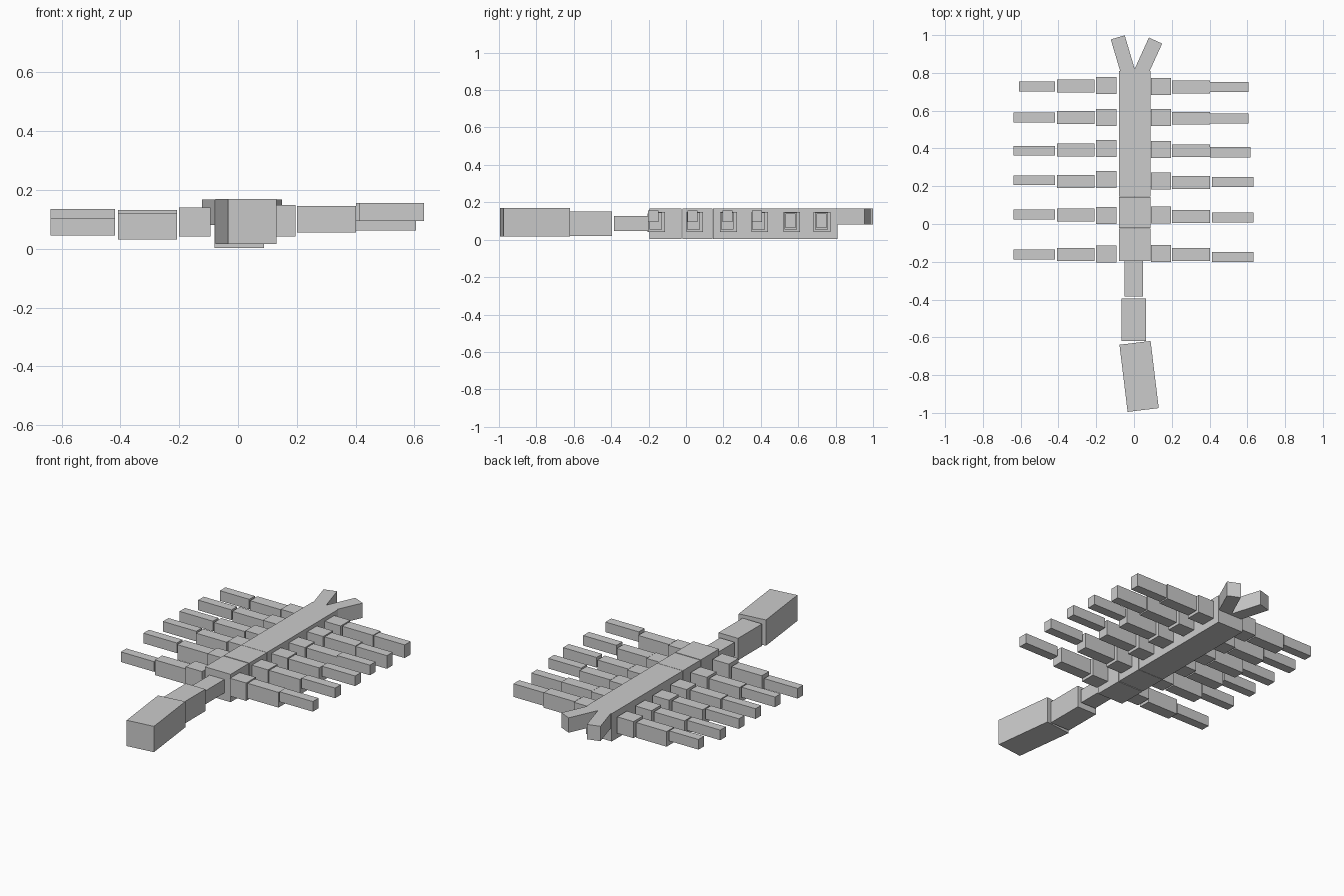
import bpy
import math

if "Cube" in bpy.data.objects:
    bpy.data.objects.remove(bpy.data.objects["Cube"])

grey = bpy.data.materials.new("light_grey")
grey.diffuse_color = (0.6, 0.6, 0.6, 1)
grey.use_nodes = True
grey.node_tree.nodes["Principled BSDF"].inputs["Base Color"].default_value = grey.diffuse_color


def box(name, x, y, z, turn=0.0):
    """Box from (min, max) ranges, turned about its own vertical axis."""
    bpy.ops.mesh.primitive_cube_add(
        size=1, location=[sum(r) / 2 for r in (x, y, z)], rotation=(0, 0, turn))
    ob = bpy.context.object
    ob.name = name
    ob.scale = [r[1] - r[0] for r in (x, y, z)]
    ob.data.materials.append(grey)
    return ob


def around(c, size):
    return (c - size / 2, c + size / 2)


# Body segments
for i, y in enumerate([(-0.195, -0.025), (-0.02, 0.143), (0.145, 0.81)]):
    box(f"body_{i + 1}", (-0.08, 0.088), y, (0.003, 0.168))

# Neck and head
box("neck_rear", (-0.05, 0.047), (-0.385, -0.195), (0.047, 0.127))
box("neck_front", (-0.065, 0.063), (-0.62, -0.395), (0.02, 0.15))
box("head", around(0.027, 0.166), around(-0.807, 0.358), (0.016, 0.169), 0.121)

# Forked tail: each prong runs back from its tip into the body
for name, tip, deg in [("left", (-0.086, 0.988), 16.5), ("right", (0.114, 0.971), -24.5)]:
    a, length = math.radians(deg), 0.22
    cx = tip[0] + math.sin(a) * length / 2
    cy = tip[1] - math.cos(a) * length / 2
    box(f"tail_prong_{name}", around(cx, 0.077), around(cy, length), (0.08, 0.168), a)

# Legs, front to back: y centres of inner, middle and outer parts
left_rows = [(-0.16, -0.162, -0.162), (0.045, 0.048, 0.05), (0.235, 0.225, 0.232),
             (0.4, 0.392, 0.388), (0.563, 0.564, 0.563), (0.732, 0.73, 0.728)]
right_rows = [(-0.157, -0.161, -0.175), (0.047, 0.04, 0.034), (0.228, 0.22, 0.222),
              (0.394, 0.388, 0.38), (0.565, 0.56, 0.558), (0.728, 0.725, 0.725)]

for i, (inner, mid, outer) in enumerate(left_rows):
    drop = 0.03 if i == 0 else 0.0
    tip = -0.61 if i == 5 else -0.637
    box(f"left_leg_inner_{i + 1}", (-0.2, -0.093), around(inner, 0.09), (0.042, 0.14))
    box(f"left_leg_middle_{i + 1}", (-0.408, -0.208), around(mid, 0.068),
        (0.042 - drop / 3, 0.132 - drop / 3))
    box(f"left_leg_outer_{i + 1}", (tip, -0.418), around(outer, 0.052),
        (0.075 - drop, 0.135 - drop))

for i, (inner, mid, outer) in enumerate(right_rows):
    x = (0.413, 0.632) if i < 3 else (0.402, 0.618 if i == 3 else 0.605)
    z = (0.095, 0.155) if i < 4 else (0.062, 0.14)
    box(f"right_leg_inner_{i + 1}", (0.09, 0.195), around(inner, 0.09), (0.042, 0.148))
    box(f"right_leg_middle_{i + 1}", (0.2, 0.402), around(mid, 0.068), (0.055, 0.145))
    box(f"right_leg_outer_{i + 1}", x, around(outer, 0.054), z)
